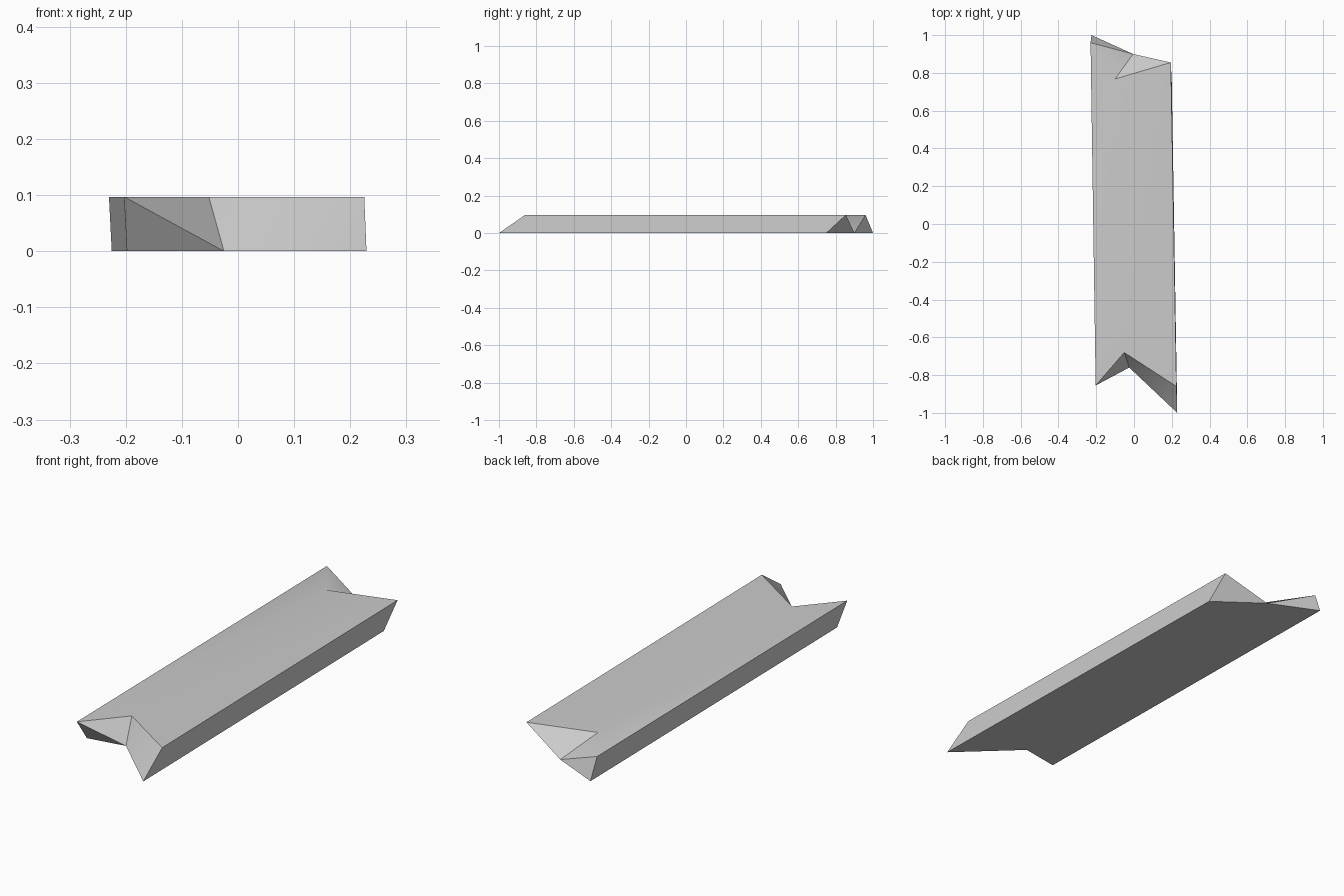
import bpy
import bmesh
import math

cube = bpy.data.objects.get("Cube")
if cube:
    bpy.data.objects.remove(cube, do_unlink=True)

HEIGHT = 0.097

# Plan outlines, counter-clockwise: front corner, front notch, front corner,
# back corner, back notch, back corner
bottom_plan = [(-0.198, -0.79), (-0.025, -0.76), (0.229, -1.0),
               (0.2, 0.75), (-0.005, 0.9), (-0.225, 1.0)]
top_plan = [(-0.203, -0.855), (-0.052, -0.68), (0.225, -0.86),
            (0.195, 0.855), (-0.1, 0.768), (-0.23, 0.96)]

bm = bmesh.new()
low = [bm.verts.new((x, y, 0)) for x, y in bottom_plan]
high = [bm.verts.new((x, y, HEIGHT)) for x, y in top_plan]


def end_half(corner, notch):
    """Two triangles, split from the corner's top to the notch's foot."""
    bm.faces.new((high[corner], low[notch], high[notch]))
    bm.faces.new((high[corner], low[corner], low[notch]))


# Notched ends
for corner, notch in ((0, 1), (2, 1), (3, 4), (5, 4)):
    end_half(corner, notch)

# Long sides
for a, b in ((2, 3), (5, 0)):
    bm.faces.new((low[a], low[b], high[b], high[a]))

# Underside and top, split between the notches
for ring in (low, high):
    for tri in ((0, 1, 4), (0, 4, 5), (1, 2, 3), (1, 3, 4)):
        bm.faces.new([ring[i] for i in tri])

bmesh.ops.recalc_face_normals(bm, faces=bm.faces)
mesh = bpy.data.meshes.new("notched_plank")
bm.to_mesh(mesh)
bm.free()

plank = bpy.data.objects.new("notched_plank", mesh)
bpy.context.collection.objects.link(plank)

# Plain grey material
grey = bpy.data.materials.new("light_grey")
grey.use_nodes = True
colour = (0.6, 0.6, 0.6, 1)
grey.diffuse_color = colour
grey.node_tree.nodes["Principled BSDF"].inputs["Base Color"].default_value = colour
mesh.materials.append(grey)

# Soft shading across the shallow edges only
bpy.ops.object.select_all(action="DESELECT")
plank.select_set(True)
bpy.context.view_layer.objects.active = plank
bpy.ops.object.shade_smooth_by_angle(angle=math.radians(39))
